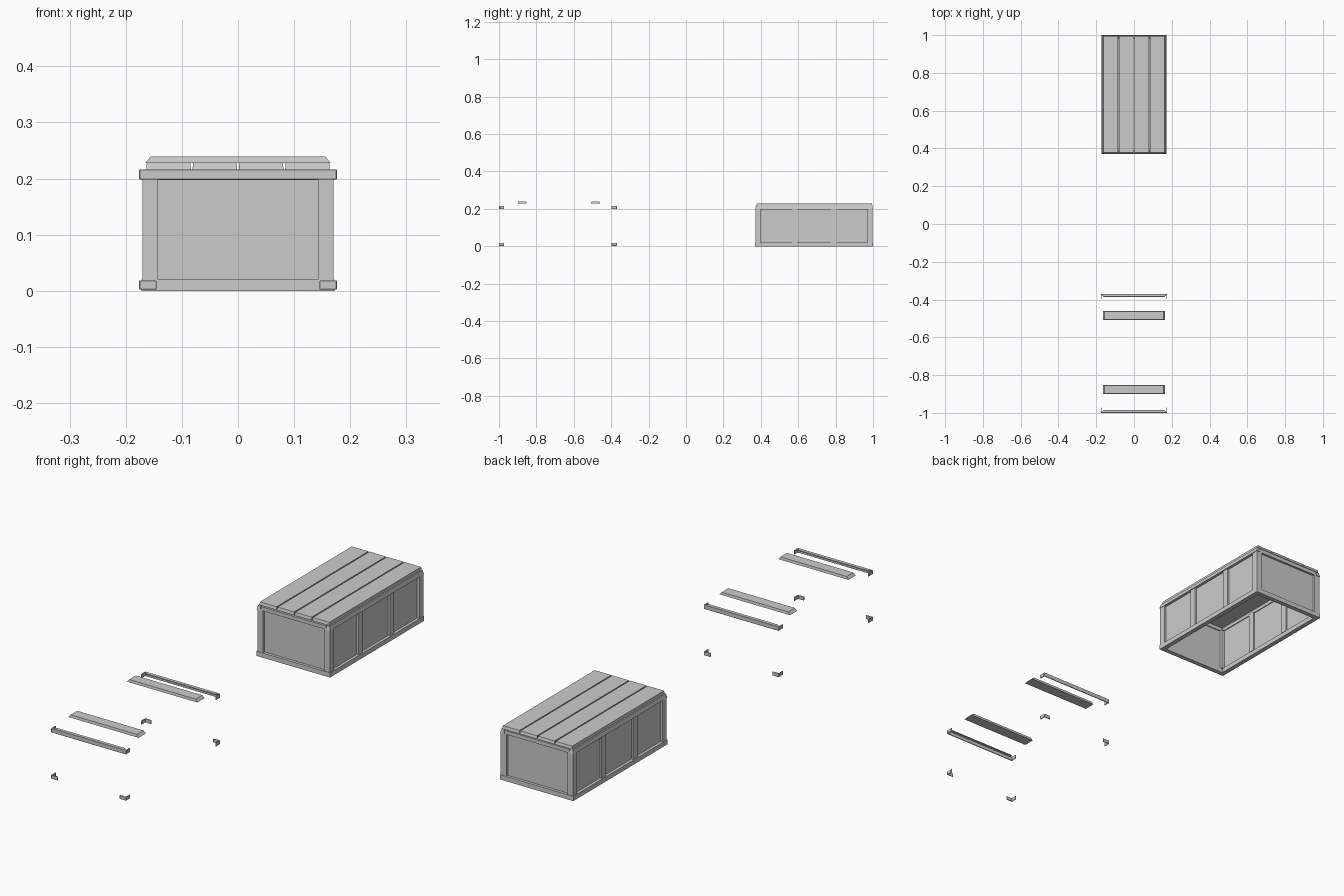
import bpy, bmesh

if "Cube" in bpy.data.objects:
    bpy.data.objects.remove(bpy.data.objects["Cube"])

CY = 0.685      # crate centre along y; loose fittings sit at -CY
HX, HY = 0.172, 0.315


def mesh_object(name, bm):
    bmesh.ops.recalc_face_normals(bm, faces=bm.faces)
    me = bpy.data.meshes.new(name)
    bm.to_mesh(me)
    bm.free()
    ob = bpy.data.objects.new(name, me)
    bpy.context.collection.objects.link(ob)
    return ob


def add_box(bm, x0, x1, y0, y1, z0, z1, tx=0.0, ty=0.0):
    """Box between limits; tx / ty pull the top face in to make a chamfer."""
    geom = bmesh.ops.create_cube(bm, size=1)
    for v in geom["verts"]:
        top = v.co.z > 0
        dx, dy = (tx, ty) if top else (0, 0)
        v.co = (x1 - dx if v.co.x > 0 else x0 + dx,
                y1 - dy if v.co.y > 0 else y0 + dy,
                z1 if top else z0)


def box(name, *lim, **kw):
    bm = bmesh.new()
    add_box(bm, *lim, **kw)
    return mesh_object(name, bm)


def bevel(ob, width):
    m = ob.modifiers.new("edge", "BEVEL")
    m.width = width
    m.segments = 1


SIDES = ((-1, "left"), (1, "right"))
ENDS = ((-1, "front"), (1, "back"))


def span(a, b, s):
    return tuple(sorted((a * s, b * s)))


# Crate walls, corner posts and rails
for s, side in SIDES:
    box(f"{side}_wall", *span(0.156, 0.160, s), CY - 0.29, CY + 0.29, 0.018, 0.20)
    for k, yc in enumerate((CY - 0.105, CY + 0.105)):
        box(f"{side}_upright_{k}", *span(0.150, 0.168, s), yc - 0.014, yc + 0.014, 0.018, 0.20)
    for z0, z1, t, lvl in ((0.0, 0.02, 0, "bottom"), (0.197, 0.215, 0.004, "top")):
        box(f"{side}_{lvl}_rail", *span(0.152, HX, s), CY - HY, CY + HY, z0, z1, tx=t, ty=t)
    for e, end in ENDS:
        y0, y1 = span(HY - 0.029, HY - 0.002, e)
        box(f"{end}_{side}_post", *span(0.143, 0.170, s), CY + y0, CY + y1, 0.018, 0.20)

for e, end in ENDS:
    y0, y1 = span(HY - 0.016, HY - 0.012, e)
    box(f"{end}_wall", -0.145, 0.145, CY + y0, CY + y1, 0.018, 0.20)
    y0, y1 = span(HY - 0.020, HY, e)
    box(f"{end}_bottom_rail", -0.152, 0.152, CY + y0, CY + y1, 0.0, 0.02)
    y0, y1 = span(HY - 0.020, HY - 0.002, e)
    box(f"{end}_top_rail", -0.152, 0.152, CY + y0, CY + y1, 0.197, 0.213)

# Four lid planks with narrow gaps
W = 0.33 / 4
for i in range(4):
    x = -0.165 + i * W
    box(f"lid_plank_{i}", x + 0.0015, x + W - 0.0015,
        CY - 0.309, CY + 0.312, 0.216, 0.228, tx=0.001, ty=0.003)

# Loose lid battens with chamfered ends
for k, yc in enumerate((-0.876, -0.484)):
    box(f"lid_batten_{k}", -0.165, 0.165, yc - 0.024, yc + 0.024, 0.228, 0.239, tx=0.009, ty=0.002)

# Loose metal end caps: face plate, mitred top flange, and a short leg at each corner
OX, OY, T, LEG = 0.176, 0.315, 0.004, 0.028
for e, end in ENDS:
    bm = bmesh.new()
    y0, y1 = span(OY - T, OY, e)
    add_box(bm, -OX, OX, -CY + y0, -CY + y1, 0.198, 0.216)
    flange = [(-OX, OY), (OX, OY), (OX - 0.016, OY - 0.016), (-OX + 0.016, OY - 0.016)]
    f = bm.faces.new([bm.verts.new((x, -CY + e * y, 0.213)) for x, y in flange])
    ex = bmesh.ops.extrude_face_region(bm, geom=[f])
    for v in ex["geom"]:
        if isinstance(v, bmesh.types.BMVert):
            v.co.z += 0.003
    y0, y1 = span(OY - LEG, OY - T, e)
    for s, side in SIDES:
        add_box(bm, *span(OX - T, OX, s), -CY + y0, -CY + y1, 0.199, 0.216)
    bevel(mesh_object(f"{end}_top_cap", bm), 0.001)

    # L-shaped brackets for the bottom corners
    for s, side in SIDES:
        prof = [(OX, OY), (OX, OY - LEG), (OX - T, OY - LEG),
                (OX - T, OY - T), (OX - 0.031, OY - T), (OX - 0.031, OY)]
        bm = bmesh.new()
        f = bm.faces.new([bm.verts.new((s * x, -CY + e * y, 0.002)) for x, y in prof])
        ex = bmesh.ops.extrude_face_region(bm, geom=[f])
        for v in ex["geom"]:
            if isinstance(v, bmesh.types.BMVert):
                v.co.z = 0.018
        bevel(mesh_object(f"{end}_{side}_bottom_bracket", bm), 0.001)
